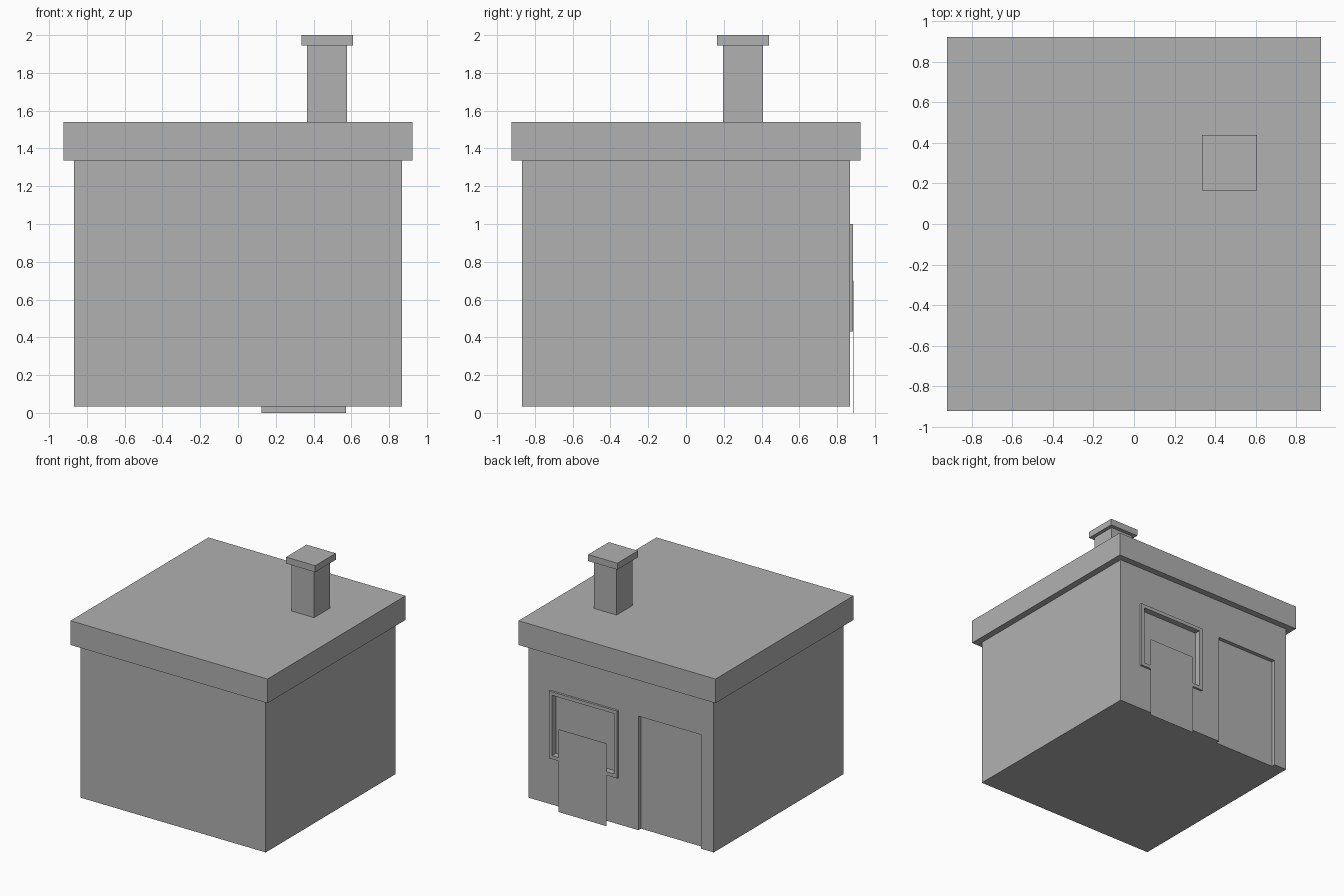
import bpy

if "Cube" in bpy.data.objects:
    bpy.data.objects.remove(bpy.data.objects["Cube"])

# One flat grey for the whole house
GREY = bpy.data.materials.new("plain_grey")
GREY.diffuse_color = (0.44, 0.44, 0.44, 1)
GREY.use_nodes = True
GREY.node_tree.nodes["Principled BSDF"].inputs["Base Color"].default_value = GREY.diffuse_color


def box(name, x, y, z):
    """Box spanning the given (min, max) ranges."""
    bpy.ops.mesh.primitive_cube_add(size=1)
    ob = bpy.context.object
    ob.name = name
    ob.location = [(a + b) / 2 for a, b in (x, y, z)]
    ob.scale = [b - a for a, b in (x, y, z)]
    bpy.ops.object.transform_apply(location=True, rotation=False, scale=True)
    ob.data.materials.append(GREY)
    return ob


def cut(target, x, y, z):
    """Cut a box-shaped recess into the target."""
    cutter = box("cutter", x, y, z)
    cutter.hide_render = True
    mod = target.modifiers.new("recess", 'BOOLEAN')
    mod.operation = 'DIFFERENCE'
    mod.solver = 'EXACT'
    mod.object = cutter
    bpy.context.view_layer.objects.active = target
    bpy.ops.object.modifier_apply(modifier=mod.name)
    bpy.data.objects.remove(cutter, do_unlink=True)


WALL = 0.867        # half width of the walls
PANE = 0.833        # depth of the recessed door and window
FRONT = 0.885       # face of the window frame
WIN_X, WIN_Z, BAR = (0.025, 0.665), (0.43, 1.0), 0.03

# Walls with recessed doorway and window opening on the back
walls = box("walls", (-WALL, WALL), (-WALL, WALL), (0.035, 1.335))
cut(walls, (-0.747, -0.162), (PANE, 1.0), (-0.1, 1.0))
inner_x = (WIN_X[0] + BAR, WIN_X[1] - BAR)
inner_z = (WIN_Z[0] + BAR, WIN_Z[1] - BAR)
cut(walls, inner_x, (PANE, 1.0), inner_z)

# Raised window frame
frame = box("window_frame", WIN_X, (WALL, FRONT), WIN_Z)
cut(frame, inner_x, (0.8, 1.0), inner_z)

# Flat roof slab, chimney and chimney cap
box("roof", (-0.923, 0.923), (-0.923, 0.923), (1.335, 1.54))
box("chimney", (0.365, 0.577), (0.195, 0.407), (1.54, 1.945))
box("chimney_cap", (0.335, 0.608), (0.165, 0.44), (1.945, 2.0))

# Paper-thin panel standing in front of the window
box("standing_panel", (0.125, 0.572), (FRONT, FRONT + 0.002), (0.0, 0.70))
